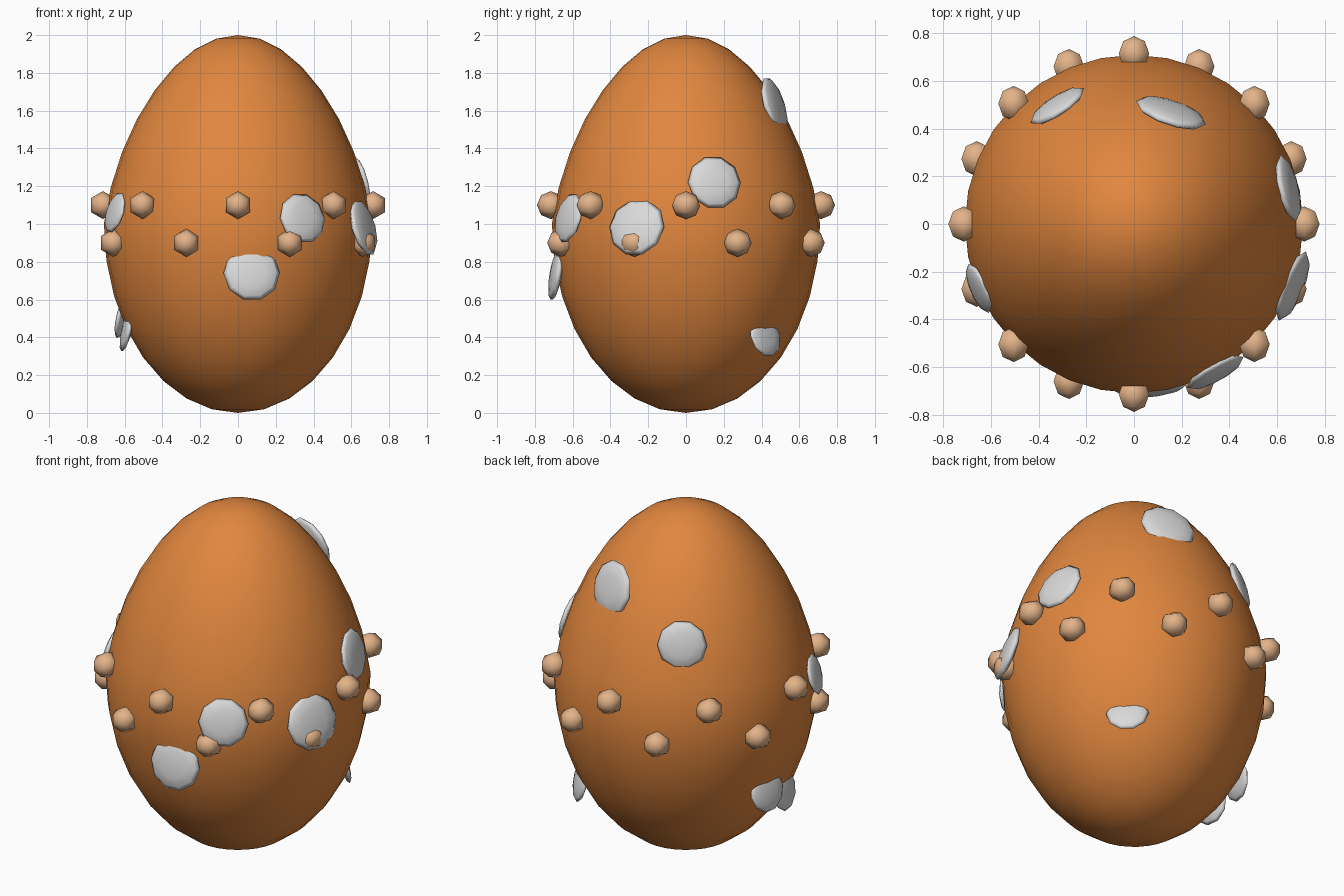
import bpy, math
from mathutils import Vector, Matrix

if "Cube" in bpy.data.objects:
    bpy.data.objects.remove(bpy.data.objects["Cube"])


def material(name, rgb):
    m = bpy.data.materials.new(name)
    m.diffuse_color = (*rgb, 1)
    m.use_nodes = True
    m.node_tree.nodes["Principled BSDF"].inputs["Base Color"].default_value = m.diffuse_color
    return m


ORANGE = material("orange shell", (0.75, 0.24, 0.048))
TAN = material("tan bead", (0.77, 0.45, 0.25))
GREY = material("light grey spot", (0.70, 0.70, 0.70))


def egg_radius(z):
    """Half ellipse below the middle, tapered above it."""
    t = z - 1
    return 0.71 * math.sqrt(max(0, 1 - t * t)) * (1 - 0.17 * max(0, t))


def lathe(name, profile, segs, mat, matrix=Matrix()):
    """Revolve (radius, height) rows between two poles around local z."""
    verts = [(0, 0, profile[0][1])]
    for r, z in profile[1:-1]:
        for i in range(segs):
            a = 2 * math.pi * i / segs
            verts.append((r * math.cos(a), r * math.sin(a), z))
    verts.append((0, 0, profile[-1][1]))
    last, rows, faces = len(verts) - 1, len(profile) - 2, []
    for i in range(segs):
        j = (i + 1) % segs
        faces.append((0, 1 + j, 1 + i))
        for k in range(rows - 1):
            a, b = 1 + k * segs, 1 + (k + 1) * segs
            faces.append((a + i, a + j, b + j, b + i))
        base = 1 + (rows - 1) * segs
        faces.append((base + i, base + j, last))
    me = bpy.data.meshes.new(name)
    me.from_pydata(verts, [], faces)
    me.materials.append(mat)
    for p in me.polygons:
        p.use_smooth = True
    ob = bpy.data.objects.new(name, me)
    ob.matrix_world = matrix
    bpy.context.collection.objects.link(ob)
    return ob


def ball_profile(r, h, rings):
    return [(r * math.sin(math.pi * k / rings), -h * math.cos(math.pi * k / rings))
            for k in range(rings + 1)]


# Egg shell
heights = [1 - math.cos(math.pi * k / 16) for k in range(17)]
lathe("egg_shell", [(egg_radius(z), z) for z in heights], 32, ORANGE)

# Zigzag ring of beads, poles along y, a hexagon corner pointing up
for i in range(16):
    a = math.radians(22.5 * i)
    pos = Vector((0.715 * math.cos(a), 0.715 * math.sin(a), 1.1 if i % 2 == 0 else 0.9))
    turn = Matrix.Rotation(math.pi / 2, 4, 'X') @ Matrix.Rotation(math.pi / 2, 4, 'Z')
    lathe("bead", ball_profile(0.074, 0.074, 4), 6, TAN, Matrix.Translation(pos) @ turn)

# Flattened spots: azimuth, height, radius, upward tilt (degrees), offset
spots = [
    (71.6, 1.63, 0.155, 17, 0.0),
    (123, 1.435, 0.134, 14, 0.0),
    (13, 1.22, 0.143, 14, -0.002),
    (-21.4, 0.983, 0.156, 15, 0.004),
    (-61.3, 1.03, 0.135, 13, 0.004),
    (-84, 0.74, 0.15, 10, 0.006),
    (-157.5, 1.06, 0.112, 16, 0.004),
    (169, 0.51, 0.12, 13, 0.005),
    (187, 0.44, 0.12, 13, 0.005),
    (46.5, 0.41, 0.115, 13, 0.005),
]
for az, z, r, tilt, off in spots:
    a, t = math.radians(az), math.radians(tilt)
    d = egg_radius(z) + off
    pos = Vector((d * math.cos(a), d * math.sin(a), z))
    n = Vector((math.cos(a) * math.cos(t), math.sin(a) * math.cos(t), math.sin(t)))
    turn = n.to_track_quat('Z', 'Y').to_matrix().to_4x4()
    lathe("spot", ball_profile(r, r * 0.2, 6), 10, GREY, Matrix.Translation(pos) @ turn)
